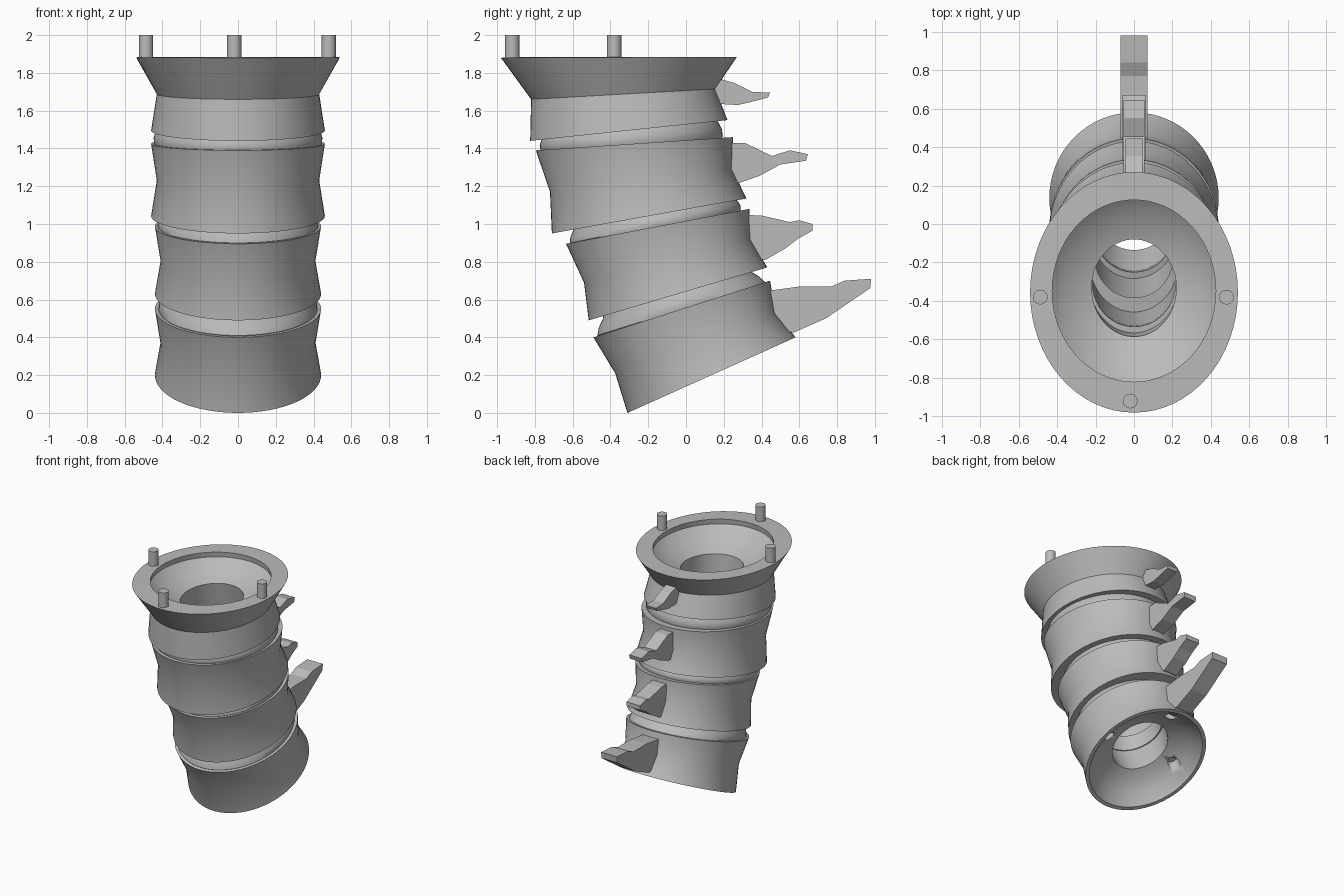
import bpy
import bmesh
import math
from mathutils import Vector, Matrix

cube = bpy.data.objects.get("Cube")
if cube:
    bpy.data.objects.remove(cube)

grey = bpy.data.materials.new("bone_grey")
grey.use_nodes = True
GREY = (0.5, 0.5, 0.5, 1)
grey.diffuse_color = GREY
grey.node_tree.nodes["Principled BSDF"].inputs["Base Color"].default_value = GREY
SEG = 64


def finish(name, bm, smooth=True):
    bmesh.ops.recalc_face_normals(bm, faces=bm.faces[:])
    mesh = bpy.data.meshes.new(name)
    bm.to_mesh(mesh)
    bm.free()
    mesh.materials.append(grey)
    obj = bpy.data.objects.new(name, mesh)
    bpy.context.collection.objects.link(obj)
    if smooth:
        bpy.ops.object.select_all(action="DESELECT")
        obj.select_set(True)
        bpy.context.view_layer.objects.active = obj
        bpy.ops.object.shade_smooth_by_angle(angle=math.radians(32))
    return obj


def frame(ring):
    """Centre, half axis towards the back and upward normal of a tilted ring."""
    yf, zf, yb, zb, _ = ring
    front, back = Vector((0, yf, zf)), Vector((0, yb, zb))
    half = (back - front) / 2
    normal = Vector((1, 0, 0)).cross(half).normalized()
    return (front + back) / 2, half, normal


def ellipse(ring, scale=1, lift=0):
    centre, half, normal = frame(ring)
    side = Vector((ring[4], 0, 0))
    pts = []
    for i in range(SEG):
        a = math.tau * i / SEG
        pts.append(centre + normal * lift
                   + (side * math.cos(a) + half * math.sin(a)) * scale)
    return pts


def loft(name, loops):
    """Closed tube-like solid: the last loop joins back to the first."""
    bm = bmesh.new()
    rows = [[bm.verts.new(p) for p in loop] for loop in loops]
    for a, b in zip(rows, rows[1:] + rows[:1]):
        for i in range(SEG):
            j = (i + 1) % SEG
            bm.faces.new((a[i], a[j], b[j], b[i]))
    return finish(name, bm)


def cylinder(name, centre, axis, radius, depth):
    bm = bmesh.new()
    turn = axis.to_track_quat("Z", "Y").to_matrix().to_4x4()
    bmesh.ops.create_cone(bm, cap_ends=True, segments=24, radius1=radius, radius2=radius,
                          depth=depth, matrix=Matrix.Translation(centre) @ turn)
    return finish(name, bm)


# Rings: front y, front z, back y, back z, half width
v1 = [(-.31, .0, .58, .40, .44), (-.375, .21, .475, .53, .41), (-.49, .40, .445, .70, .44)]
v2 = [(-.515, .49, .43, .77, .44), (-.54, .69, .345, .92, .41), (-.635, .895, .335, 1.08, .44)]
v3 = [(-.71, .95, .32, 1.135, .46), (-.72, 1.17, .245, 1.29, .43), (-.795, 1.39, .25, 1.46, .46)]
v4 = [(-.825, 1.44, .22, 1.55, .46), (-.82, 1.66, .155, 1.715, .43), (-.98, 1.88, .27, 1.885, .54)]
CANAL = .5

# Lowest segment with a hollow cup underneath
base = loft("lower_vertebra", [ellipse(r) for r in v1] + [
    ellipse(v1[2], CANAL), ellipse(v1[0], .46, .16), ellipse(v1[0], .62, .135),
    ellipse(v1[0], .80, .08), ellipse(v1[0], .94)])

# Peg sockets in the lower cup
centre, half, normal = frame(v1[0])
for side, along in ((-.31, 0), (.31, 0), (0, .36)):
    spot = centre + half.normalized() * along + Vector((side, 0, 0)) + normal * .08
    cutter = cylinder("socket_cutter", spot, normal, .042, .20)
    mod = base.modifiers.new("socket", "BOOLEAN")
    mod.operation = "DIFFERENCE"
    mod.object = cutter
    bpy.context.view_layer.objects.active = base
    bpy.ops.object.modifier_apply(modifier=mod.name)
    bpy.data.objects.remove(cutter)

# Middle segments
for name, rings in (("middle_vertebra", v2), ("upper_vertebra", v3)):
    loft(name, [ellipse(r) for r in rings] + [ellipse(rings[2], CANAL), ellipse(rings[0], CANAL)])

# Top segment with flared collar and bowl
rim = (-.82, 1.885, .125, 1.885, .425)
bowl_hole = (-.585, 1.71, -.08, 1.73, .22)
bowl_mid = (-.73, 1.765, .045, 1.775, .35)
loft("top_vertebra", [ellipse(r) for r in v4] + [
    ellipse(rim), ellipse(rim, 1.01, -.04), ellipse(bowl_mid),
    ellipse(bowl_hole), ellipse(v4[0], CANAL)])

# Cushion discs with rounded edges between segments
discs = [((-.47, .41, .42, .69, .42), (-.44, .50, .35, .745, .40)),
         ((-.615, .90, .29, 1.08, .425), (-.595, .97, .27, 1.125, .41)),
         ((-.77, 1.39, .195, 1.465, .445), (-.765, 1.445, .17, 1.54, .435))]
for i, (low, high) in enumerate(discs):
    mid = tuple((a + b) / 2 for a, b in zip(low, high))
    loft(f"disc_{i + 1}", [ellipse(low, .98, -.02), ellipse(low), ellipse(mid, 1.015),
                           ellipse(high), ellipse(high, .97, .025),
                           ellipse(high, CANAL, .025), ellipse(low, CANAL, -.02)])

# Rear spines: side outline (y, z) from root top round the tip to root bottom
spines = [
    (.07, [(.36, .64), (.46, .65), (.61, .67), (.77, .67), (.84, .70), (.98, .71),
           (.975, .66), (.74, .50), (.57, .425), (.42, .45)]),
    (.06, [(.24, 1.05), (.40, 1.045), (.55, 1.01), (.60, 1.02), (.67, 1.0),
           (.67, .965), (.59, .92), (.525, .87), (.42, .81), (.27, .82)]),
    (.055, [(.15, 1.43), (.31, 1.43), (.455, 1.36), (.55, 1.39), (.645, 1.37),
            (.635, 1.335), (.5, 1.315), (.39, 1.255), (.275, 1.215), (.17, 1.22)]),
    (.045, [(.10, 1.70), (.19, 1.765), (.26, 1.745), (.35, 1.70), (.445, 1.695),
            (.435, 1.67), (.34, 1.645), (.275, 1.63), (.19, 1.635), (.10, 1.64)]),
]
for i, (w, outline) in enumerate(spines):
    bm = bmesh.new()
    face = bm.faces.new([bm.verts.new((-w, y, z)) for y, z in outline])
    made = bmesh.ops.extrude_face_region(bm, geom=[face])["geom"]
    bmesh.ops.translate(bm, vec=(2 * w, 0, 0),
                        verts=[g for g in made if isinstance(g, bmesh.types.BMVert)])
    finish(f"spine_{i + 1}", bm, smooth=False)

# Locating pegs on the collar
for name, x, y in (("right_peg", -.487, -.38), ("left_peg", .48, -.38), ("front_peg", -.02, -.92)):
    cylinder(name, Vector((x, y, 1.93)), Vector((0, 0, 1)), .038, .14)
